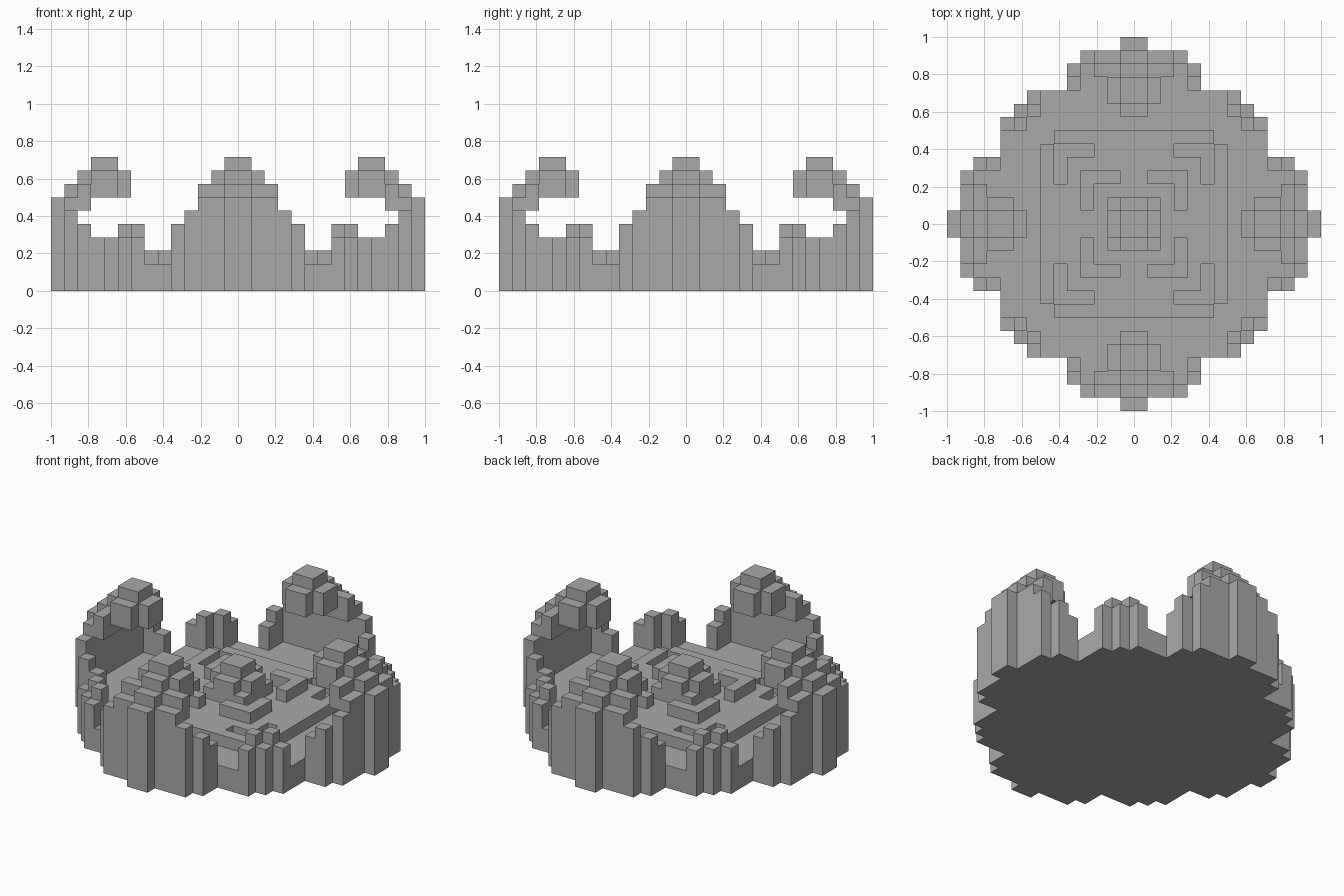
import bpy, bmesh, math
from itertools import product

cube = bpy.data.objects.get("Cube")
if cube:
    bpy.data.objects.remove(cube, do_unlink=True)

U = 1 / 14  # size of one building block

stone = bpy.data.materials.new("grey_stone")
stone.use_nodes = True
grey = (0.4, 0.4, 0.4, 1)
stone.diffuse_color = grey
stone.node_tree.nodes["Principled BSDF"].inputs["Base Color"].default_value = grey


def block(x0, x1, y0, y1, z0, z1):
    """Set of grid cells filling a box."""
    return set(product(range(x0, x1), range(y0, y1), range(z0, z1)))


def centred(half_x, half_y, z0, z1):
    return block(-half_x, half_x, -half_y, half_y, z0, z1)


def four_corners(cells):
    """Repeat cells of one quadrant in all four quadrants."""
    return {(x if sx else -1 - x, y if sy else -1 - y, z)
            for x, y, z in cells for sx in (0, 1) for sy in (0, 1)}


def make_mesh(name, cells):
    """Outer skin of a set of cells, with flat areas merged."""
    bm = bmesh.new()
    verts = {}

    def vert(p):
        if p not in verts:
            verts[p] = bm.verts.new([c * U for c in p])
        return verts[p]

    for cell in sorted(cells):
        for axis, side in product(range(3), (0, 1)):
            near = list(cell)
            near[axis] += 2 * side - 1
            if tuple(near) in cells:
                continue
            b, c = (axis + 1) % 3, (axis + 2) % 3
            loop = []
            for db, dc in ((0, 0), (1, 0), (1, 1), (0, 1)):
                p = list(cell)
                p[axis] += side
                p[b] += db
                p[c] += dc
                loop.append(vert(tuple(p)))
            bm.faces.new(loop if side else loop[::-1])
    bmesh.ops.dissolve_limit(bm, angle_limit=0.01, verts=bm.verts[:], edges=bm.edges[:])
    bmesh.ops.triangulate(bm, faces=[f for f in bm.faces if len(f.verts) > 4])
    mesh = bpy.data.meshes.new(name)
    bm.to_mesh(mesh)
    bm.free()
    mesh.materials.append(stone)
    return mesh


def add(name, mesh, quarter_turns=0):
    obj = bpy.data.objects.new(name, mesh)
    obj.rotation_euler.z = quarter_turns * math.pi / 2
    bpy.context.collection.objects.link(obj)


# Ground slab with stepped round outline
ground = set()
for hx, hy in ((1, 14), (4, 13), (5, 12), (8, 10), (9, 9)):
    ground |= centred(hx, hy, 0, 2) | centred(hy, hx, 0, 2)
ground |= centred(10, 8, 0, 2)
add("ground", make_mesh("ground", ground))

# Raised arena floor with corner-shaped slots
floor = centred(7, 6, 2, 3) | centred(6, 7, 2, 3)
floor -= four_corners(block(3, 6, 5, 6, 2, 3) | block(5, 6, 3, 6, 2, 3))
add("arena_floor", make_mesh("arena_floor", floor))

# Low corner-shaped barriers around the centre
barrier = make_mesh("barrier", block(1, 4, 3, 4, 3, 4) | block(3, 4, 1, 4, 3, 4))

# Stepped centre mound
mound = centred(2, 2, 3, 4) | centred(1, 2, 4, 5) | centred(2, 1, 4, 5) | centred(1, 1, 5, 6)
add("centre_mound", make_mesh("centre_mound", mound))

# Overhanging tower: half width, inner and outer radius, bottom and top
tower_cells = set()
for half, r0, r1, z0, z1 in (
        (1, 13, 14, 2, 7),
        (4, 12, 13, 2, 6), (3, 12, 13, 6, 7), (1, 12, 13, 7, 8),
        (3, 11, 12, 6, 8), (1, 11, 12, 8, 9),
        (2, 9, 11, 7, 9), (1, 9, 11, 9, 10),
        (1, 8, 9, 7, 9)):
    tower_cells |= block(-half, half, r0, r1, z0, z1)
# Side buttresses of the tower
for x in (-5, 4):
    tower_cells |= block(x, x + 1, 10, 12, 2, 4) | block(x, x + 1, 11, 12, 4, 5)
tower = make_mesh("tower", tower_cells)

# Diagonal wall cluster between the towers
corner_cells = set()
for x, y, top in ((9, 7, 4), (8, 8, 4), (7, 9, 4), (8, 7, 5), (7, 8, 5)):
    corner_cells |= block(x, x + 1, y, y + 1, 2, top)
corner = make_mesh("corner_wall", corner_cells)

for turn, side in enumerate(("back", "right", "front", "left")):
    add(side + "_tower", tower, turn)
for turn, side in enumerate(("back_left", "back_right", "front_right", "front_left")):
    add(side + "_corner_wall", corner, turn)
    add(side + "_barrier", barrier, turn)
